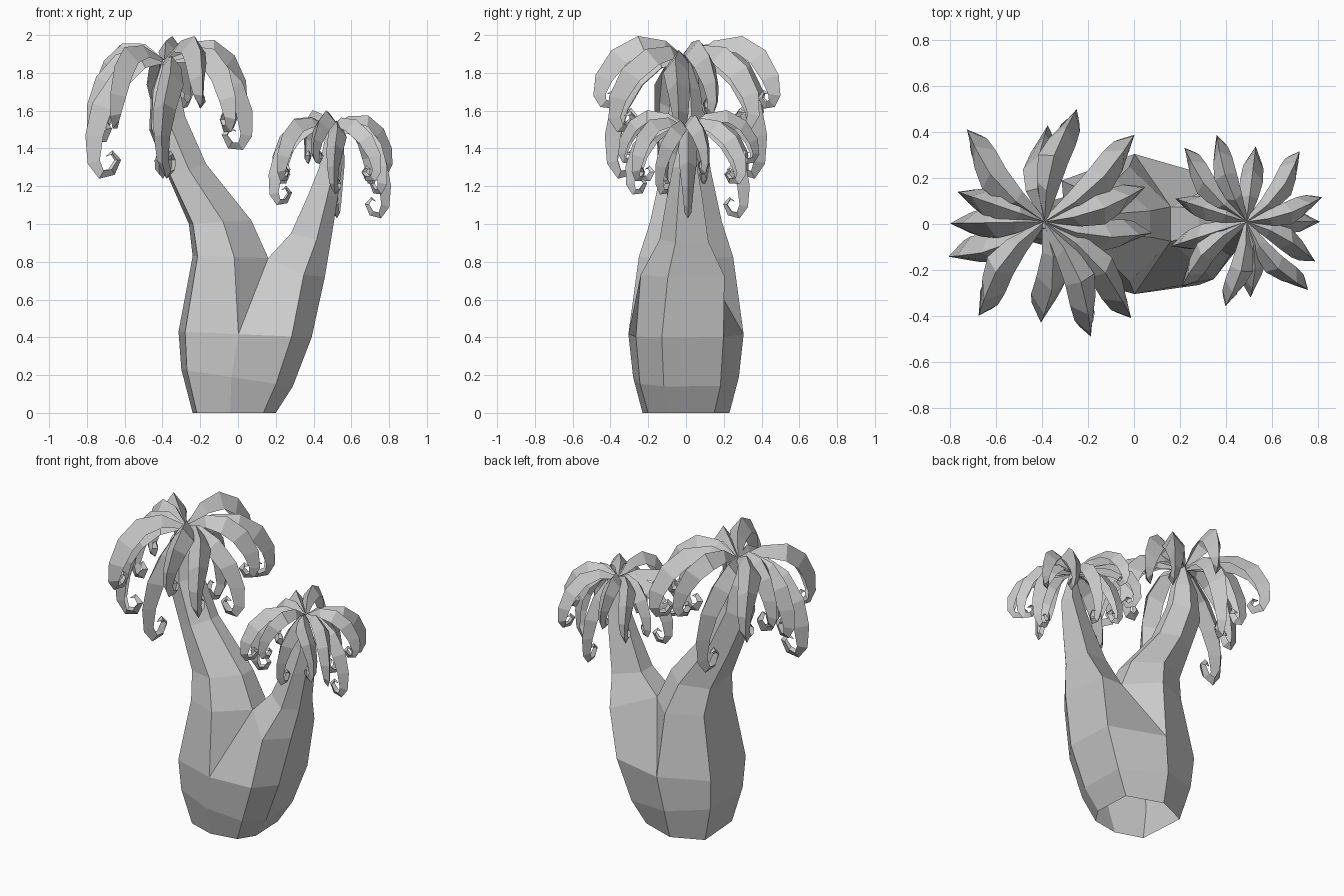
import bpy, bmesh
from math import radians, cos, sin, pi
from mathutils import Vector

cube = bpy.data.objects.get("Cube")
if cube:
    bpy.data.objects.remove(cube, do_unlink=True)

mat = bpy.data.materials.new("plain_grey")
mat.use_nodes = True
GREY = (0.6, 0.6, 0.6, 1)
mat.diffuse_color = GREY
mat.node_tree.nodes["Principled BSDF"].inputs["Base Color"].default_value = GREY


def finish(bm, name):
    bmesh.ops.recalc_face_normals(bm, faces=bm.faces)
    mesh = bpy.data.meshes.new(name)
    bm.to_mesh(mesh)
    bm.free()
    mesh.materials.append(mat)
    obj = bpy.data.objects.new(name, mesh)
    bpy.context.collection.objects.link(obj)


def skin(bm, a, b, closed=False):
    """Quads between two rows of vertices."""
    n = len(a)
    for i in range(n if closed else n - 1):
        j = (i + 1) % n
        bm.faces.new((a[i], a[j], b[j], b[i]))


def ring(bm, section, station):
    """Station: left x, left z, right x, right z, half depth."""
    lx, lz, rx, rz, depth = station
    row = []
    for u, v in section:
        f = (u + 1) / 2
        row.append(bm.verts.new((lx + (rx - lx) * f, v * depth, lz + (rz - lz) * f)))
    return row


# Trunk: shared base, open underneath, that forks into two limbs
bm = bmesh.new()
BASE = [(-.1, -1), (.7, -.87), (1, -.42), (.95, .65), (-.1, 1), (-1, .62), (-.9, -.75)]
LARGE = [(.1, 1), (-1, .62), (-.87, -.75), (.1, -1), (1, -.3), (1, .3)]
SMALL = [(-1, -.35), (.3, -1), (1, -.4), (.75, .85), (-1, .5)]

base = [ring(bm, BASE, s) for s in [
    (-.24, 0, .2, 0, .23), (-.30, .23, .29, .14, .28), (-.315, .43, .39, .4, .305)]]
large = [ring(bm, LARGE, s) for s in [
    (-.24, .83, .16, .82, .25), (-.26, 1, .07, 1.02, .19), (-.37, 1.25, -.17, 1.32, .13),
    (-.47, 1.5, -.28, 1.57, .1), (-.46, 1.7, -.31, 1.72, .075), (-.4, 1.87, -.37, 1.87, .02)]]
small = [ring(bm, SMALL, s) for s in [
    (.28, .95, .49, .9, .14), (.37, 1.15, .53, 1.15, .1),
    (.43, 1.3, .55, 1.3, .07), (.47, 1.5, .5, 1.5, .02)]]
fork = ring(bm, SMALL[1:4], (.14, .75, .46, .72, .24))

front, back = base[2][0], base[2][4]
back_up, _, _, front_up, saddle_front, saddle_back = large[0]
skin(bm, base[2][4:] + [front], large[0][:4])
bm.faces.new((front, front_up, saddle_front))
bm.faces.new((back, back_up, saddle_back))
small.insert(0, [saddle_front] + fork + [saddle_back])
skin(bm, base[2][:5], small[0])
for rows in (base, large, small):
    for a, b in zip(rows, rows[1:]):
        skin(bm, a, b, True)
bm.faces.new(large[-1])
bm.faces.new(small[-1])
finish(bm, "forked_trunk")

# Leaf ridge paths (outward, up): arching and drooping, both ending in a curl
HIGH = [(0, 0), (.12, .1), (.26, .125), (.38, .05), (.45, -.08), (.46, -.19),
        (.43, -.25), (.37, -.26), (.34, -.2), (.37, -.16), (.4, -.18)]
LOW = [(0, 0), (.13, .02), (.26, -.07), (.35, -.23), (.38, -.4), (.37, -.55),
       (.32, -.63), (.25, -.61), (.22, -.53), (.26, -.48), (.29, -.51)]
WIDTH = [.01, .05, .068, .06, .043, .03, .025, .024, .022, .015, .003]
DEPTH = [.02, .065, .09, .095, .085, .06, .045, .04, .03, .02, .003]


def leaf(bm, centre, angle, droop, reach, sway, size):
    """Folded leaf whose ridge follows a blend of the two paths and bows sideways."""
    path = [Vector(h).lerp(Vector(l), droop) for h, l in zip(HIGH, LOW)]
    stretch = reach / max(p.x for p in path)
    path = [Vector((p.x * stretch, p.y * size)) for p in path]
    out = Vector((cos(radians(angle)), sin(radians(angle)), 0))
    side = Vector((-out.y, out.x, 0))
    up = Vector((0, 0, 1))
    rows = []
    for i, p in enumerate(path):
        t = (path[min(i + 1, len(path) - 1)] - path[max(i - 1, 0)]).normalized()
        bow = side * sway * size * sin(pi * p.x / reach)
        ridge = centre + out * p.x + up * p.y + bow
        fold = ridge + (out * t.y - up * t.x) * DEPTH[i] * size
        edge = side * WIDTH[i] * size
        rows.append([bm.verts.new(q) for q in (fold + edge, ridge, fold - edge)])
    for a, b in zip(rows, rows[1:]):
        skin(bm, a, b)


def crown(name, centre, size, leaves):
    bm = bmesh.new()
    for angle, droop, reach, sway in leaves:
        leaf(bm, Vector(centre), angle, droop, reach, sway, size)
    finish(bm, name)


# Leaves: compass angle, droop, reach, sideways bow
crown("large_crown", (-.39, .01, 1.87), 1, [
    (130, .25, .525, .05), (161, .2, .40, 0), (181, .5, .41, 0), (200, 1, .445, .04),
    (235, .3, .5, -.05), (268, 1, .44, .05), (292, 0, .54, .05), (312, .35, .565, .05),
    (354, .6, .47, -.04), (19, .1, .465, -.03), (44, .3, .545, -.04), (74, 0, .51, .04),
    (88, 1, .42, .04)])
crown("small_crown", (.49, .01, 1.51), .74, [
    (109, 0, .40, .03), (83, 1.05, .33, 0), (53, .4, .385, -.05), (18, .2, .345, -.03),
    (0, 1.05, .32, 0), (330, .6, .345, .03), (312, .35, .40, -.05), (273, .6, .33, .04),
    (256, 0, .38, .04), (225, .35, .40, -.05), (198, .8, .345, 0), (162, .4, .325, 0),
    (130, .3, .42, .05)])
